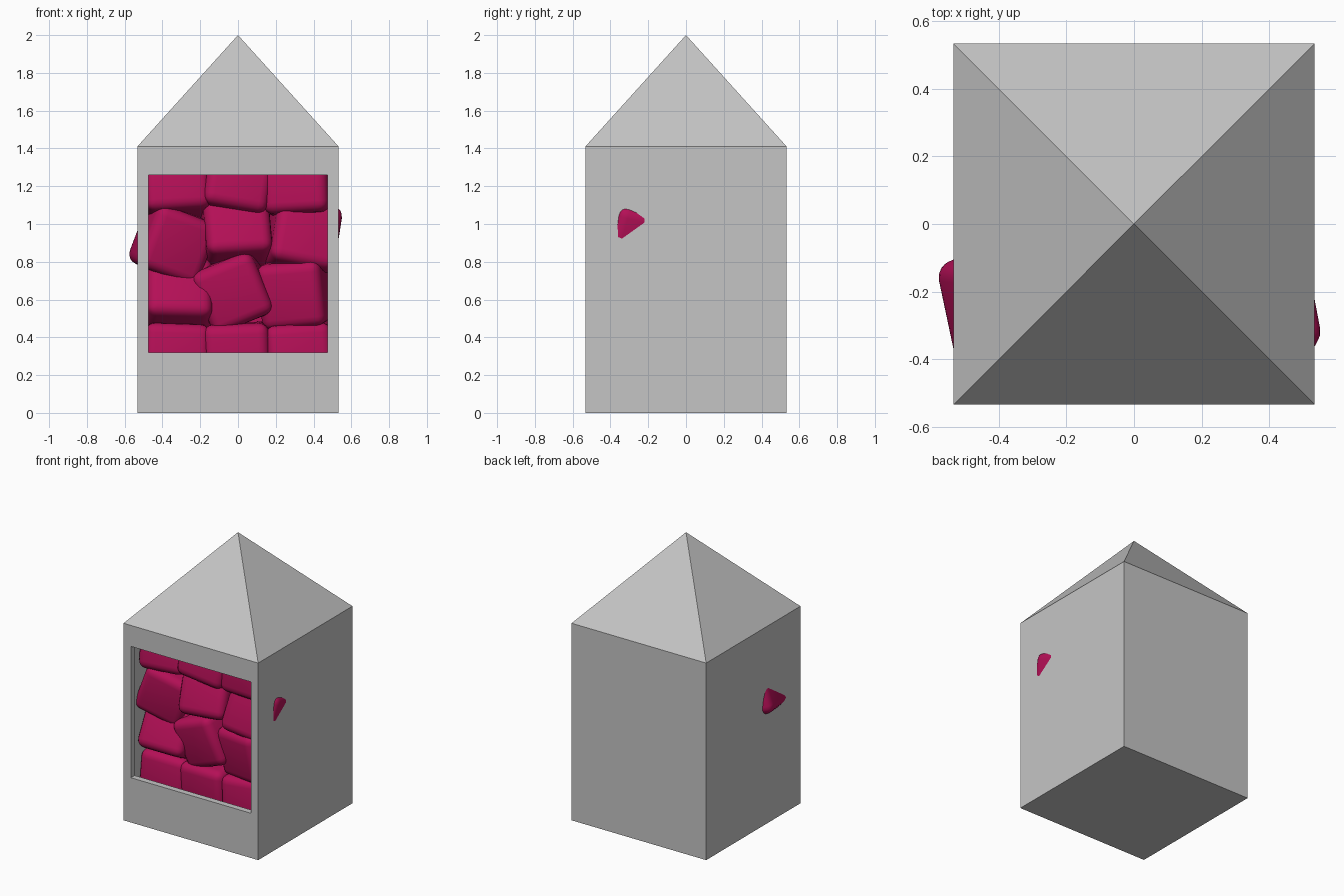
import bpy, bmesh, math, random
from mathutils import Euler

if "Cube" in bpy.data.objects:
    bpy.data.objects.remove(bpy.data.objects["Cube"])

random.seed(4)


def material(name, rgb):
    m = bpy.data.materials.new(name)
    m.diffuse_color = (*rgb, 1)
    m.use_nodes = True
    m.node_tree.nodes["Principled BSDF"].inputs["Base Color"].default_value = m.diffuse_color
    return m


GREY = material("stone grey", (0.56, 0.56, 0.56))
CRIMSON = material("crimson", (0.46, 0.005, 0.095))


def box(name, lo, hi, mat):
    size = [b - a for a, b in zip(lo, hi)]
    mid = [(a + b) / 2 for a, b in zip(lo, hi)]
    bpy.ops.mesh.primitive_cube_add(size=1, location=mid)
    o = bpy.context.object
    o.name = name
    o.scale = size
    bpy.ops.object.transform_apply(location=True, rotation=False, scale=True)
    o.data.materials.append(mat)
    return o


def cut(target, cutter):
    cutter.hide_render = True
    mod = target.modifiers.new("cut", 'BOOLEAN')
    mod.operation = 'DIFFERENCE'
    mod.solver = 'EXACT'
    mod.object = cutter
    bpy.context.view_layer.objects.active = target
    bpy.ops.object.modifier_apply(modifier=mod.name)
    bpy.data.objects.remove(cutter, do_unlink=True)


R, EAVE = 0.533, 1.41

# Hollow cabinet with a square opening in the front
body = box("cabinet", (-R, -R, 0), (R, R, EAVE), GREY)
cut(body, box("hollow", (-0.495, -0.49, 0.04), (0.495, 0.495, 1.37), GREY))
cut(body, box("window_opening", (-0.475, -0.7, 0.32), (0.475, -0.45, 1.26), GREY))

# Pyramid roof
bm = bmesh.new()
base = [bm.verts.new((x * R, y * R, EAVE)) for x, y in ((-1, -1), (1, -1), (1, 1), (-1, 1))]
tip = bm.verts.new((0, 0, 2))
for i in range(4):
    bm.faces.new((base[i], base[(i + 1) % 4], tip))
me = bpy.data.meshes.new("roof")
bm.to_mesh(me)
bm.free()
me.materials.append(GREY)
bpy.context.collection.objects.link(bpy.data.objects.new("roof", me))

# One soft-edged block mesh shared by the whole pile
bm = bmesh.new()
bmesh.ops.create_cube(bm, size=0.35)
bmesh.ops.bevel(bm, geom=bm.edges[:], offset=0.055, segments=4, profile=0.5, affect='EDGES')
for f in bm.faces:
    f.smooth = True
block_mesh = bpy.data.meshes.new("block")
bm.to_mesh(block_mesh)
bm.free()
block_mesh.materials.append(CRIMSON)


def block(name, loc, rot):
    o = bpy.data.objects.new(name, block_mesh)
    o.location = loc
    o.rotation_euler = Euler([math.radians(a) for a in rot])
    bpy.context.collection.objects.link(o)


# Front layer: x, z, then tilt about x, y, z in degrees
front = [
    (-0.33, 0.29, -4, 2, 3), (0.00, 0.30, 2, -2, -3), (0.32, 0.29, -3, -4, 4),
    (-0.32, 0.61, -27, 2, 4), (-0.02, 0.65, 8, -22, -8), (0.31, 0.64, 8, -5, -14),
    (-0.345, 0.90, 6, 20, 14), (-0.01, 0.96, -22, -3, 5), (0.34, 0.92, -14, 11, 8),
    (-0.33, 1.22, -12, -3, 3), (-0.01, 1.23, -10, 10, 6), (0.32, 1.22, -6, -3, -8),
]
for i, (x, z, *rot) in enumerate(front):
    block(f"front_block_{i + 1}", (x, -0.25, z), rot)

# Two more layers behind
for y in (0.07, 0.30):
    for z in (0.25, 0.57, 0.88, 1.18):
        for x in (-0.31, 0, 0.31):
            block("rear_block", (x, y, z), [random.uniform(-5, 5) for _ in range(3)])
